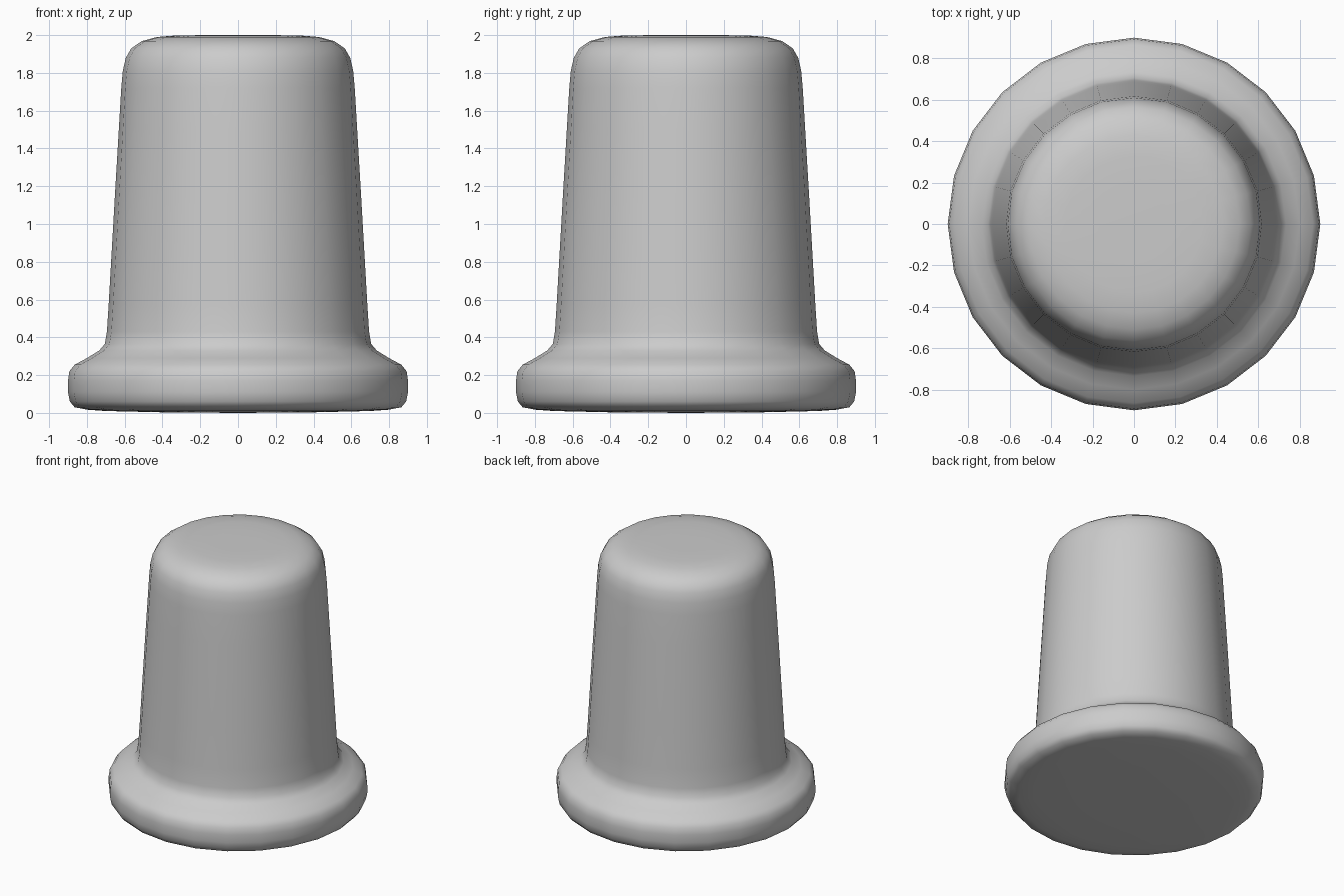
import bpy, bmesh
from math import cos, sin, pi

if "Cube" in bpy.data.objects:
    bpy.data.objects.remove(bpy.data.objects["Cube"])

SIDES = 24

# Half outline (radius, height) from the underside centre up to the crown
profile = [(0.40, 0.003), (0.70, 0.01), (0.80, 0.017), (0.865, 0.03), (0.89, 0.06),
           (0.90, 0.11), (0.90, 0.17), (0.893, 0.22), (0.865, 0.255), (0.80, 0.29),
           (0.735, 0.33), (0.705, 0.365), (0.694, 0.43), (0.685, 0.57), (0.669, 0.85),
           (0.65, 1.18), (0.631, 1.50), (0.618, 1.72), (0.61, 1.81), (0.594, 1.88),
           (0.565, 1.93), (0.51, 1.968), (0.43, 1.99), (0.33, 1.998), (0.17, 2.0)]


def lathe(name, points, z_bottom, z_top):
    bm = bmesh.new()
    rings = [[bm.verts.new((r * cos(2 * pi * i / SIDES), r * sin(2 * pi * i / SIDES), z))
              for i in range(SIDES)] for r, z in points]
    low, high = bm.verts.new((0, 0, z_bottom)), bm.verts.new((0, 0, z_top))
    for i in range(SIDES):
        j = (i + 1) % SIDES
        for a, b in zip(rings, rings[1:]):
            bm.faces.new((a[i], a[j], b[j], b[i]))
        bm.faces.new((low, rings[0][j], rings[0][i]))
        bm.faces.new((high, rings[-1][i], rings[-1][j]))
    for f in bm.faces:
        f.smooth = True
    mesh = bpy.data.meshes.new(name)
    bm.to_mesh(mesh)
    bm.free()
    obj = bpy.data.objects.new(name, mesh)
    bpy.context.collection.objects.link(obj)
    return obj


# Tapered body with a rounded crown and flanged foot
lathe("flanged_cap", profile, 0.0, 2.0)
